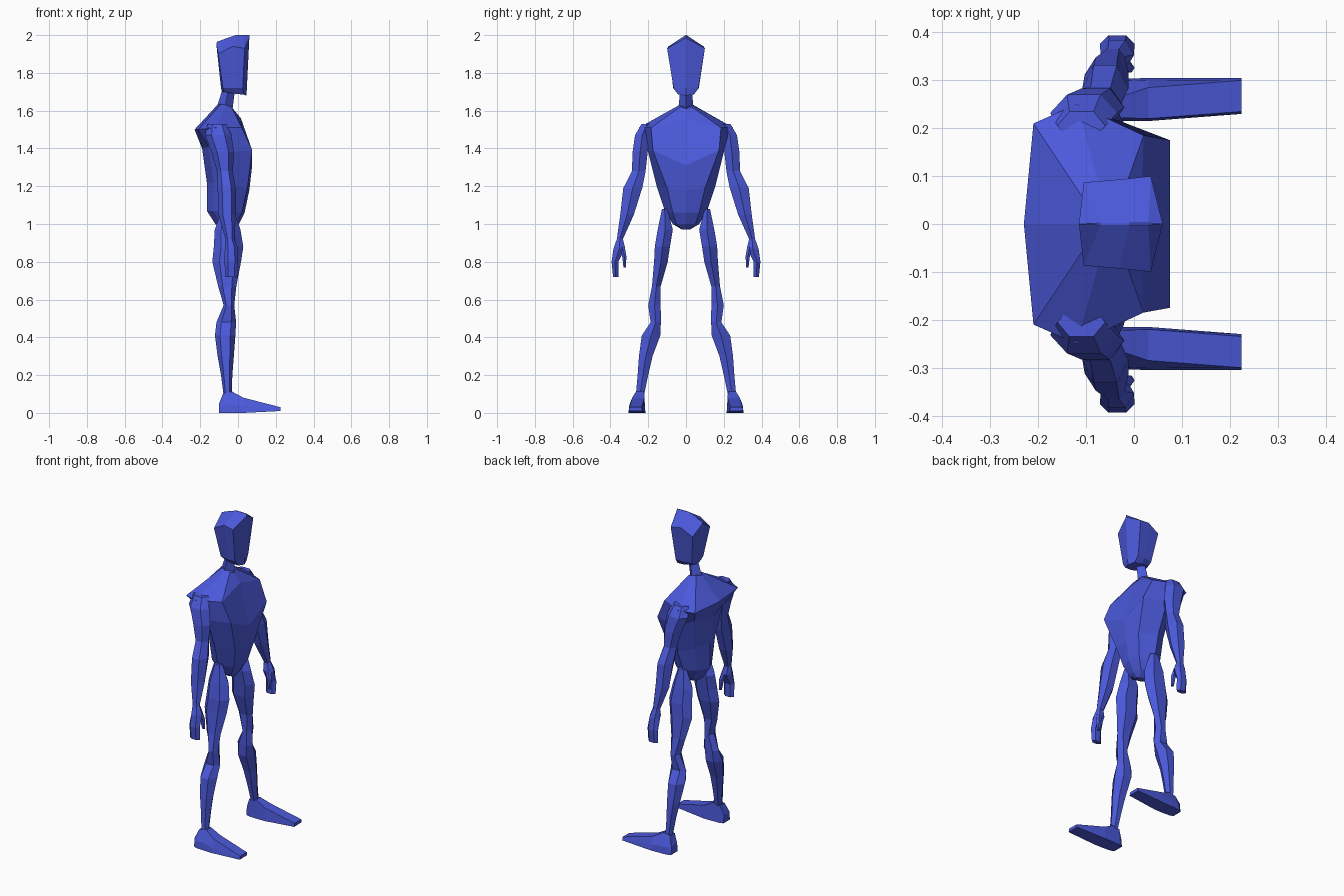
import bpy, bmesh, math

blue = bpy.data.materials.new("blue")
blue.diffuse_color = (0.07, 0.10, 0.70, 1)


def loft(name, rings, mirror=False):
    """Skin a list of equal-length point rings and cap both ends."""
    bm = bmesh.new()
    rows = [[bm.verts.new(p) for p in ring] for ring in rings]
    n = len(rows[0])
    for a, b in zip(rows, rows[1:]):
        for i in range(n):
            j = (i + 1) % n
            bm.faces.new((a[i], a[j], b[j], b[i]))
    bm.faces.new(rows[0])
    bm.faces.new(rows[-1])
    bmesh.ops.recalc_face_normals(bm, faces=bm.faces)
    mesh = bpy.data.meshes.new(name)
    bm.to_mesh(mesh)
    bm.free()
    mesh.materials.append(blue)
    ob = bpy.data.objects.new(name, mesh)
    bpy.context.collection.objects.link(ob)
    if mirror:
        m = ob.modifiers.new("other side", 'MIRROR')
        m.use_axis = (False, True, False)
    return ob


def symmetric(half):
    """Close a back-to-front half ring by reflecting it across y = 0."""
    return half + [(x, -y, z) for x, y, z in reversed(half[1:-1])]


def limb(name, stations):
    """Six-sided limb through (x, y, z, half depth, half width) stations."""
    rings = []
    for x, y, z, rx, ry in stations:
        angles = [math.tau * k / 6 for k in range(6)]
        rings.append([(x + rx * math.cos(a), y + ry / 0.866 * math.sin(a), z)
                      for a in angles])
    return loft(name, rings, mirror=True)


# Torso: broad shoulder plates, barrel chest, narrow waist
torso = [
    [(-.11, 0, 1.63), (-.09, .03, 1.635), (-.06, .035, 1.63), (-.035, .03, 1.62), (-.03, 0, 1.61)],
    [(-.23, 0, 1.50), (-.21, .21, 1.50), (-.12, .25, 1.51), (.02, .185, 1.51), (.015, 0, 1.56)],
    [(-.19, 0, 1.40), (-.155, .14, 1.41), (-.07, .20, 1.38), (.075, .175, 1.39), (.075, 0, 1.31)],
    [(-.165, 0, 1.22), (-.13, .10, 1.22), (-.05, .155, 1.20), (.05, .10, 1.19), (.06, 0, 1.18)],
    [(-.165, 0, 1.07), (-.13, .07, 1.07), (-.06, .112, 1.07), (.02, .07, 1.06), (.035, 0, 1.06)],
    [(-.12, 0, 1.00), (-.09, .05, 1.00), (-.05, .07, 1.00), (-.01, .05, 1.00), (.005, 0, 1.00)],
    [(-.08, 0, .97), (-.07, .015, .97), (-.05, .02, .97), (-.03, .015, .97), (-.02, 0, .97)],
]
loft("torso", [symmetric(r) for r in torso])

# Neck
neck = [
    [(-.115, 0, 1.61), (-.07, .04, 1.61), (-.03, 0, 1.60)],
    [(-.08, 0, 1.72), (-.05, .03, 1.72), (-.015, 0, 1.72)],
]
loft("neck", [symmetric(r) for r in neck])

# Head: ridged crown, wedge face, narrow jaw
head = [
    [(-.085, 0, 1.70), (-.075, .035, 1.70), (-.02, .045, 1.69), (.03, .04, 1.685), (.045, 0, 1.68)],
    [(-.09, 0, 1.72), (-.08, .055, 1.72), (-.02, .068, 1.72), (.025, .066, 1.72), (.047, 0, 1.72)],
    [(-.115, 0, 1.955), (-.105, .087, 1.90), (-.03, .093, 1.94), (.035, .10, 1.93), (.06, 0, 1.985)],
    [(-.11, 0, 1.965), (-.07, .002, 1.98), (-.01, .002, 2.0), (.03, .002, 2.0), (.06, 0, 2.0)],
]
loft("head", [symmetric(r) for r in head])

# Arms down to the fingers
limb("arm", [
    (-.11, .205, 1.53, .05, .030),
    (-.105, .232, 1.47, .070, .038),
    (-.08, .243, 1.38, .060, .040),
    (-.07, .250, 1.28, .042, .036),
    (-.06, .282, 1.19, .048, .050),
    (-.057, .312, 1.05, .046, .036),
    (-.043, .350, .92, .024, .016),
])
limb("hand", [
    (-.043, .350, .92, .024, .016),
    (-.035, .353, .87, .035, .031),
    (-.035, .376, .80, .036, .018),
    (-.035, .372, .72, .033, .014),
])
limb("thumb", [
    (-.030, .338, .88, .020, .014),
    (-.015, .327, .83, .016, .011),
    (-.010, .324, .77, .010, .007),
])

# Legs: thigh, pinched knee, calf, ankle
limb("leg", [
    (-.055, .113, 1.08, .030, .014),
    (-.055, .110, .97, .068, .040),
    (-.050, .125, .88, .078, .040),
    (-.060, .133, .80, .076, .036),
    (-.057, .157, .67, .048, .023),
    (-.048, .167, .57, .028, .033),
    (-.062, .160, .48, .052, .027),
    (-.068, .185, .41, .054, .049),
    (-.065, .213, .30, .043, .036),
    (-.060, .228, .20, .030, .028),
    (-.055, .243, .10, .022, .022),
])

# Feet: wedge from heel to toe, (x, sole y0, sole y1, top y0, top y1, sole z, top z)
foot = [
    (-.100, .225, .290, .230, .285, 0, .05),
    (-.078, .218, .300, .222, .268, 0, .105),
    (-.030, .215, .303, .222, .265, 0, .112),
    (.030, .215, .305, .220, .285, 0, .080),
    (.225, .230, .305, .235, .300, .010, .030),
]
loft("foot", [[(x, a, z0), (x, b, z0), (x, b - .004, z0 + .4 * (z1 - z0)), (x, d, z1), (x, c, z1)]
              for x, a, b, c, d, z0, z1 in foot], mirror=True)
